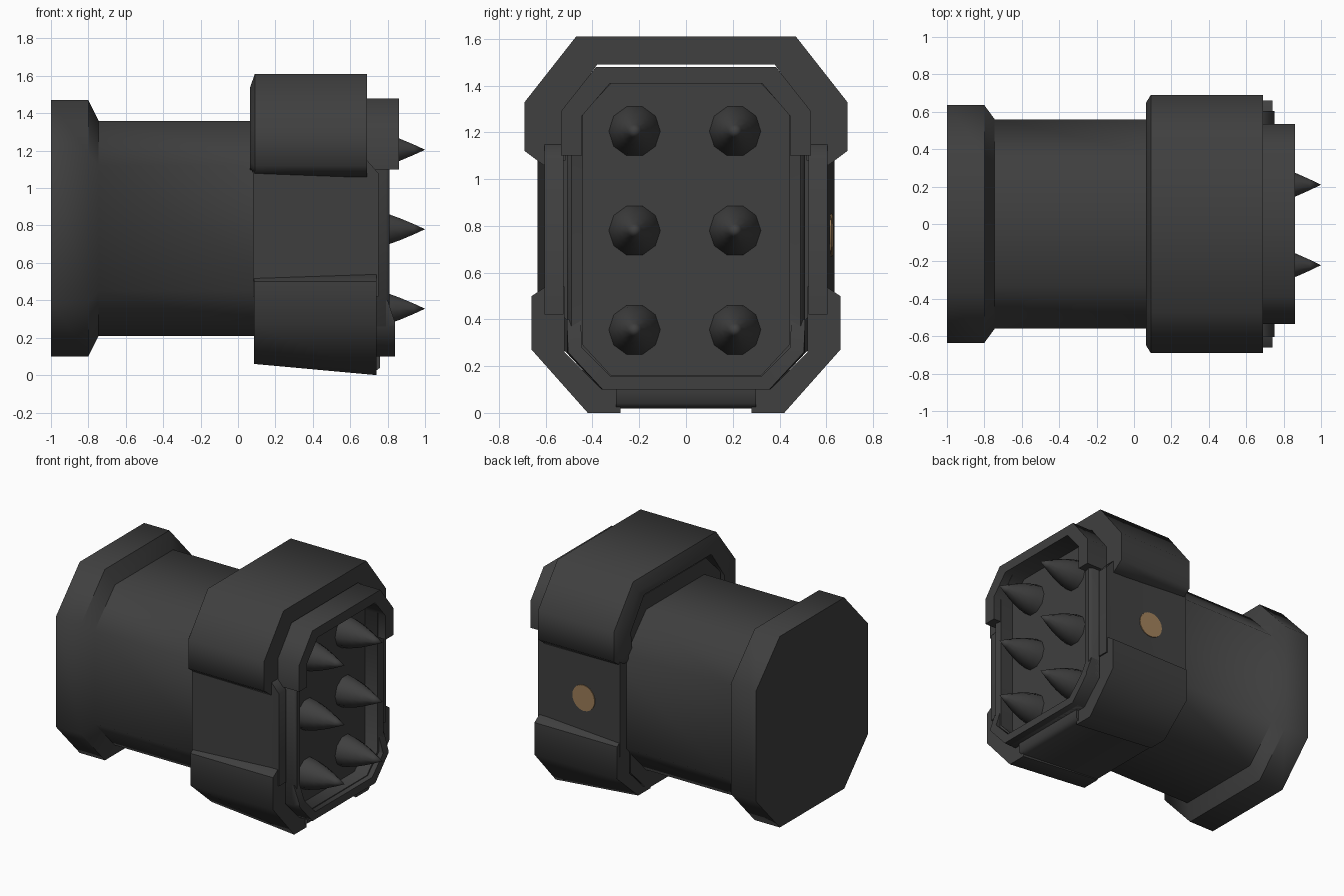
import bpy, bmesh, math
from mathutils import Matrix

if "Cube" in bpy.data.objects:
    bpy.data.objects.remove(bpy.data.objects["Cube"])


def material(name, rgb):
    m = bpy.data.materials.new(name)
    m.diffuse_color = (*rgb, 1)
    m.use_nodes = True
    m.node_tree.nodes["Principled BSDF"].inputs["Base Color"].default_value = m.diffuse_color
    return m


DARK = material("dark_grey", (0.05, 0.05, 0.05))
GOLD = material("dull_gold", (0.34, 0.21, 0.10))


def finish(name, bm, mat=DARK, angle=55):
    bmesh.ops.recalc_face_normals(bm, faces=bm.faces)
    me = bpy.data.meshes.new(name)
    bm.to_mesh(me)
    bm.free()
    me.materials.append(mat)
    ob = bpy.data.objects.new(name, me)
    bpy.context.collection.objects.link(ob)
    bpy.ops.object.select_all(action='DESELECT')
    ob.select_set(True)
    bpy.context.view_layer.objects.active = ob
    bpy.ops.object.shade_smooth_by_angle(angle=math.radians(angle))
    return ob


def loft(name, sections, mirror=False):
    """Join (x, [(y, z), ...]) loops along x and close both ends."""
    bm = bmesh.new()
    for s in ((1, -1) if mirror else (1,)):
        rings = [[bm.verts.new((x, s * y, z)) for y, z in loop] for x, loop in sections]
        for a, b in zip(rings, rings[1:]):
            n = len(a)
            for i in range(n):
                bm.faces.new((a[i], a[(i + 1) % n], b[(i + 1) % n], b[i]))
        bm.faces.new(rings[0])
        bm.faces.new(rings[-1])
    return finish(name, bm)


def octagon(w, z0, z1, cy, cz):
    half = [(w, z0 + cz), (w, z1 - cz), (w - cy, z1), (w - cy, z1)][:3]
    return [(w - cy, z0)] + half + [(-y, z) for y, z in half[::-1]] + [(cy - w, z0)]


def arch(outer, inner):
    """U-shaped loop from the +y halves of its outer and inner lines."""
    full = lambda h: h + [(-y, z) for y, z in h[::-1]]
    return full(outer) + full(inner)[::-1]


# Main barrel with flared rear end
flange = octagon(0.635, 0.10, 1.47, 0.27, 0.29)
tube = octagon(0.56, 0.21, 1.36, 0.23, 0.24)
loft("barrel", [(-1, flange), (-0.8, flange), (-0.745, tube), (0.3, tube)])

# Head core: front rim around the recessed floor
core = octagon(0.51, 0.10, 1.47, 0.16, 0.16)
lip = octagon(0.49, 0.12, 1.45, 0.15, 0.15)
floor = octagon(0.44, 0.16, 1.41, 0.12, 0.13)
loft("head_core", [(0.085, core), (0.79, core), (0.81, lip), (0.80, floor), (0.70, floor)])

# Raised upper rim
rim_out = [(0.535, 1.10), (0.535, 1.29), (0.385, 1.48)]
rim_in = [(0.445, 1.10), (0.445, 1.27), (0.325, 1.41)]
upper_rim = arch(rim_out, rim_in)
loft("upper_rim", [(0.6, upper_rim), (0.86, upper_rim)])

# Raised lower rim
lower_rim = arch([(0.51, 0.40), (0.51, 0.26), (0.36, 0.10)],
                 [(0.45, 0.40), (0.45, 0.28), (0.325, 0.155)])
loft("lower_rim", [(0.7, lower_rim), (0.80, lower_rim), (0.84, [
    (y * 0.99, 0.10 + (z - 0.10) * 0.6 if z > 0.3 else z) for y, z in lower_rim])])

# Upper cap wrapped over the head
cap_in = [(0.515, 1.08), (0.53, 1.28), (0.38, 1.49)]
cap = arch([(0.61, 1.06), (0.69, 1.12), (0.69, 1.33), (0.47, 1.61)], cap_in)
cap_rear = arch([(0.60, 1.11), (0.65, 1.14), (0.65, 1.32), (0.45, 1.54)], cap_in)
loft("upper_cap", [(0.065, cap_rear), (0.09, cap), (0.69, cap)])

# Lower corner caps, bottom sloping down to the front
corner = [(0.60, 0.54), (0.66, 0.50), (0.66, 0.27), (0.42, 0.0), (0.28, 0.0),
          (0.28, 0.10), (0.36, 0.10), (0.52, 0.26), (0.52, 0.54)]
corner_rear = [(y, z + 0.06 if z < 0.05 else z) for y, z in corner]
loft("lower_corner_caps", [(0.085, corner_rear), (0.74, corner)], mirror=True)

# Bottom panel between the corners
def strip(z): return [(-0.3, z), (0.3, z), (0.3, 0.11), (-0.3, 0.11)]
loft("bottom_panel", [(0.09, strip(0.064)), (0.73, strip(0.018)), (0.76, strip(0.04))])

# Side panels, narrowing slightly to the front
def panel(w): return [(w, 0.42), (w, 1.16), (0.525, 1.16), (0.525, 0.42)]
side = panel(0.605)
side_front = [(y, z if z < 1 else 1.08) for y, z in side]
loft("side_panels", [(0.08, panel(0.635)), (0.68, side), (0.75, side_front)], mirror=True)

# Gold stud on the back side panel
bm = bmesh.new()
tilt = math.atan2(0.03, 0.6)
bmesh.ops.create_cone(bm, cap_ends=True, segments=20, radius1=0.092, radius2=0.092, depth=0.008,
                      matrix=Matrix.Translation((0.375, 0.622, 0.76))
                      @ Matrix.Rotation(-tilt, 4, 'Z') @ Matrix.Rotation(math.pi / 2, 4, 'X'))
finish("gold_stud", bm, GOLD)

# Front spikes, two columns of three
bm = bmesh.new()
profile = [(0.69, 0.112), (0.75, 0.101), (0.81, 0.083), (0.87, 0.060), (0.94, 0.029)]
for y in (-0.22, 0.21):
    for z in (0.355, 0.78, 1.205):
        rings = [[bm.verts.new((x, y + r * math.cos(math.tau * i / 10), z + r * math.sin(math.tau * i / 10)))
                  for i in range(10)] for x, r in profile]
        tip = bm.verts.new((1, y, z))
        for i in range(10):
            j = (i + 1) % 10
            for a, b in zip(rings, rings[1:]):
                bm.faces.new((a[i], a[j], b[j], b[i]))
            bm.faces.new((rings[-1][i], rings[-1][j], tip))
        bm.faces.new(rings[0])
finish("spikes", bm)
